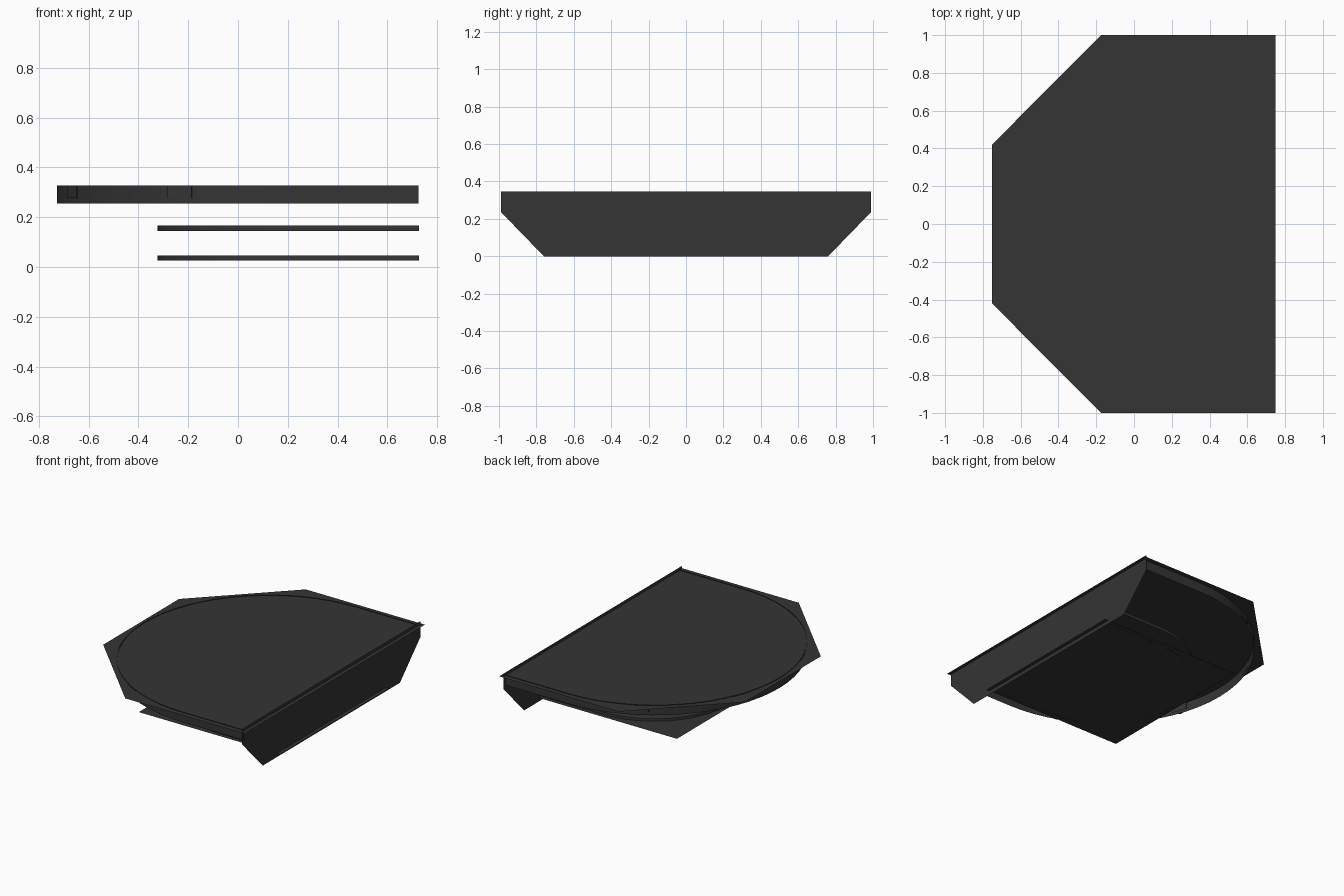
import bpy, bmesh, math
from mathutils import Matrix

if "Cube" in bpy.data.objects:
    bpy.data.objects.remove(bpy.data.objects["Cube"])

mat = bpy.data.materials.new("dark_grey")
mat.diffuse_color = (0.035, 0.035, 0.035, 1)
mat.use_nodes = True
mat.node_tree.nodes["Principled BSDF"].inputs["Base Color"].default_value = mat.diffuse_color


def finish(name, bm):
    me = bpy.data.meshes.new(name)
    bm.to_mesh(me)
    bm.free()
    me.materials.append(mat)
    ob = bpy.data.objects.new(name, me)
    bpy.context.collection.objects.link(ob)
    return ob


def sheet(name, pts):
    # flat single-sided panel from an outline
    bm = bmesh.new()
    bm.faces.new([bm.verts.new(p) for p in pts])
    return finish(name, bm)


def rim(name, cx, r, x_end, z0, z1, n=32):
    # U-shaped upright strip: straight sides joined by a half circle
    path = [(x_end, -r)]
    for i in range(n + 1):
        a = -math.pi / 2 - math.pi * i / n
        path.append((cx + r * math.cos(a), r * math.sin(a)))
    path.append((x_end, r))
    bm = bmesh.new()
    rows = [(bm.verts.new((x, y, z0)), bm.verts.new((x, y, z1))) for x, y in path]
    for (a, b), (c, d) in zip(rows, rows[1:]):
        f = bm.faces.new((a, b, d, c))
        f.smooth = True
    bmesh.ops.recalc_face_normals(bm, faces=bm.faces)
    return finish(name, bm)


# top board: rectangle with two clipped corners
half = [(0.75, -1), (0.75, 1), (-0.175, 1), (-0.752, 0.42), (-0.752, -0.42), (-0.175, -1)]
sheet("top_board", [(x, y, 0.323) for x, y in half])

# bottom board, facing down
sheet("bottom_board", [(x, y, 0.027) for x, y in
                       [(0.75, -0.6), (-0.35, -0.6), (-0.35, 0.6), (0.75, 0.6)]])

# upright back panel with clipped lower corners
sheet("back_panel", [(0.724, y, z) for y, z in
                     [(-0.76, 0), (0.76, 0), (0.99, 0.237), (0.99, 0.345),
                      (-0.99, 0.345), (-0.99, 0.237)]])

# curved edge strips
rim("top_rim", 0.239, 0.965, 0.725, 0.255, 0.327)
rim("middle_rim", 0.246, 0.57, 0.726, 0.145, 0.166)
rim("bottom_rim", 0.246, 0.57, 0.726, 0.026, 0.046)

# small plates on the top rim
for i, deg in enumerate((119.3, 159.6, -119.3, -159.6)):
    a = math.radians(deg)
    bm = bmesh.new()
    m = (Matrix.Translation((0.239 + 0.965 * math.cos(a), 0.965 * math.sin(a), 0.3025))
         @ Matrix.Rotation(a, 4, 'Z') @ Matrix.Diagonal((0.006, 0.11, 0.05, 1)))
    bmesh.ops.create_cube(bm, size=1, matrix=m)
    finish("rim_plate_%d" % (i + 1), bm)
